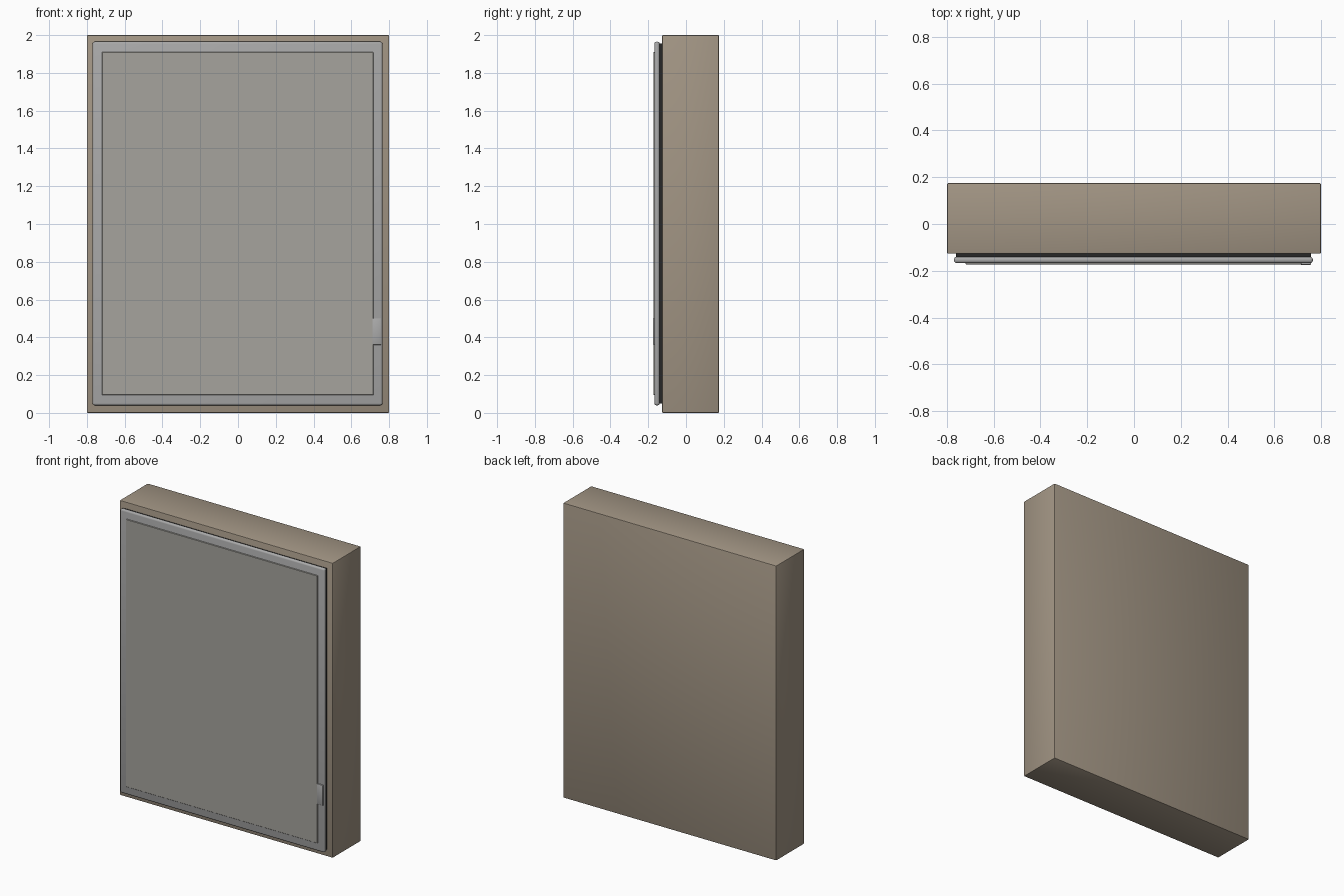
import bpy

if "Cube" in bpy.data.objects:
    bpy.data.objects.remove(bpy.data.objects["Cube"])


def material(name, color):
    m = bpy.data.materials.new(name)
    m.diffuse_color = (*color, 1)
    m.use_nodes = True
    m.node_tree.nodes["Principled BSDF"].inputs["Base Color"].default_value = m.diffuse_color
    return m


def slab(name, x, y, z, bevel=0.0, segments=2, mat=None):
    """Box between (min, max) pairs with optional rounded edges."""
    bpy.ops.mesh.primitive_cube_add(size=1)
    o = bpy.context.object
    o.name = name
    o.location = [(a + b) / 2 for a, b in (x, y, z)]
    o.scale = [b - a for a, b in (x, y, z)]
    bpy.ops.object.transform_apply(location=False, rotation=False, scale=True)
    if bevel:
        b = o.modifiers.new("rounded_edges", 'BEVEL')
        b.width = bevel
        b.segments = segments
        bpy.ops.object.modifier_apply(modifier=b.name)
        bpy.ops.object.shade_smooth_by_angle()
    if mat:
        o.data.materials.append(mat)
    return o


body_mat = material("weathered_tan", (0.36, 0.30, 0.23))
door_mat = material("dull_metal", (0.40, 0.40, 0.40))
panel_mat = material("warm_grey", (0.38, 0.37, 0.34))
seal_mat = material("dark_rubber", (0.02, 0.02, 0.02))

# Cabinet box
slab("cabinet_body", (-0.8, 0.8), (-0.127, 0.175), (0, 2), 0.006, 2, body_mat)
# Dark seal recessed between body and door
slab("door_seal", (-0.762, 0.758), (-0.143, -0.125), (0.05, 1.955), 0, 0, seal_mat)
# Door with rounded rim
slab("door", (-0.77, 0.765), (-0.167, -0.14), (0.04, 1.965), 0.011, 3, door_mat)
# Raised front panel
slab("door_panel", (-0.72, 0.717), (-0.173, -0.16), (0.095, 1.91), 0.002, 1, panel_mat)
# Latch plate on the right edge
slab("latch", (0.712, 0.758), (-0.175, -0.15), (0.36, 0.50), 0.004, 2, door_mat)
